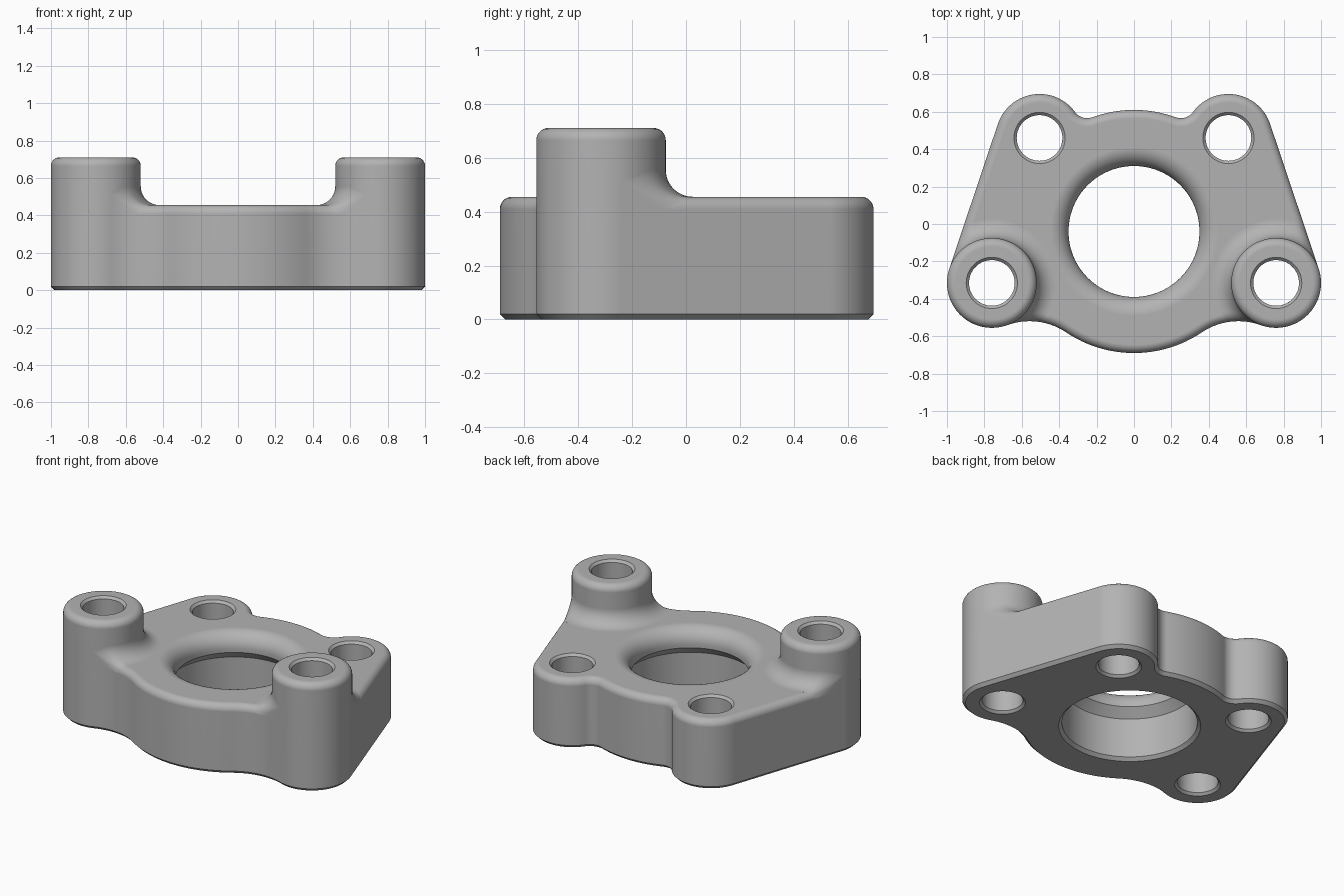
import bpy, bmesh, math
from mathutils import Vector
from mathutils.geometry import intersect_line_line_2d, intersect_point_line

cube = bpy.data.objects.get("Cube")
if cube:
    bpy.data.objects.remove(cube, do_unlink=True)

# Main dimensions: circles are (centre, radius)
HUB = (Vector((0, -0.04)), 0.65)
BOSS = (Vector((0.76, -0.315)), 0.24)
EAR = (Vector((0.505, 0.46)), 0.235)
PLATE_Z, BOSS_Z = 0.455, 0.71
ROUND, CHAMFER, FLARE = 0.045, 0.02, 0.1
HOLE_R = 0.122

metal = bpy.data.materials.new("grey metal")
metal.use_nodes = True
GREY = (0.45, 0.45, 0.45, 1)
metal.diffuse_color = GREY
metal.node_tree.nodes["Principled BSDF"].inputs["Base Color"].default_value = GREY


def polar(r, a):
    return Vector((r * math.cos(a), r * math.sin(a)))


def angle(v):
    return math.atan2(v.y, v.x)


def arc(c, r, a0, a1, n):
    return [c + polar(r, a0 + (a1 - a0) * i / n) for i in range(n + 1)]


def fillet_centre(c1, c2, r, side):
    """Centre of a circle of radius r touching both circles from outside."""
    d = c2[0] - c1[0]
    p, q = c1[1] + r, c2[1] + r
    a = (d.length_squared + p * p - q * q) / (2 * d.length)
    u = d.normalized()
    return c1[0] + u * a + Vector((-u.y, u.x)) * side * math.sqrt(p * p - a * a)


def outline(inset=0.0):
    """Plate outline, counter-clockwise from the middle of the front."""
    rf, rb = 0.35, 0.08
    front = fillet_centre(HUB, BOSS, rf, -1)
    back = fillet_centre(HUB, EAR, rb, 1)
    side = EAR[0] - BOSS[0]
    tangent = angle(side) - math.pi / 2 + math.asin((BOSS[1] - EAR[1]) / side.length)
    f_hub, f_boss = angle(front - HUB[0]), angle(front - BOSS[0])
    b_hub, b_ear = angle(back - HUB[0]), angle(back - EAR[0])
    if b_ear < 0:
        b_ear += 2 * math.pi
    half = arc(HUB[0], HUB[1] - inset, -math.pi / 2, f_hub, 12)
    half += arc(front, rf + inset, f_hub + math.pi, f_boss + math.pi, 14)[1:]
    half += arc(BOSS[0], BOSS[1] - inset, f_boss, tangent, 40)[1:]
    half += arc(EAR[0], EAR[1] - inset, tangent, b_ear, 40)
    half += arc(back, rb + inset, b_ear - math.pi, b_hub - math.pi, 14)[1:]
    half += arc(HUB[0], HUB[1] - inset, b_hub, math.pi / 2, 8)[1:]
    return half + [Vector((-p.x, p.y)) for p in reversed(half[1:-1])]


def make_object(name, bm):
    bmesh.ops.remove_doubles(bm, verts=bm.verts, dist=1e-5)
    bmesh.ops.recalc_face_normals(bm, faces=bm.faces)
    mesh = bpy.data.meshes.new(name)
    bm.to_mesh(mesh)
    bm.free()
    mesh.materials.append(metal)
    ob = bpy.data.objects.new(name, mesh)
    bpy.context.collection.objects.link(ob)
    return ob


def bridge(bm, loops, caps=False):
    """Join closed loops of equal point count with quads."""
    rings = [[bm.verts.new(p) for p in loop] for loop in loops]
    n = len(rings[0])
    for a, b in zip(rings, rings[1:]):
        for i in range(n):
            j = (i + 1) % n
            bm.faces.new((a[i], a[j], b[j], b[i]))
    if caps:
        bm.faces.new(rings[0])
        bm.faces.new(rings[-1])


def lathe(name, centre, profile, n):
    bm = bmesh.new()
    bridge(bm, [[(*(centre + polar(r, math.tau * i / n)), z) for i in range(n)]
                for r, z in profile], caps=True)
    return make_object(name, bm)


def finish(ob):
    bpy.ops.object.select_all(action='DESELECT')
    ob.select_set(True)
    bpy.context.view_layer.objects.active = ob
    bpy.ops.object.shade_smooth_by_angle(angle=math.radians(35))
    ob.modifiers.new("even_shading", 'WEIGHTED_NORMAL').keep_sharp = True


def quarter(n):
    return [math.pi / 2 * i / n for i in range(n + 1)]


# Flange plate with chamfered bottom and rounded top edge
levels = [(CHAMFER, 0), (0, CHAMFER)]
levels += [(ROUND * (1 - math.cos(t)), PLATE_Z - ROUND * (1 - math.sin(t))) for t in quarter(7)]
bm = bmesh.new()
bridge(bm, [[(*p, z) for p in outline(d)] for d, z in levels], caps=True)
plate = make_object("flange_plate", bm)

# Stepped central bore with a rolled upper rim
bore = [(0.434, -0.01), (0.404, 0.02), (0.404, 0.28), (0.35, 0.335)]
bore += [(0.45 - 0.1 * math.cos(t), 0.355 + 0.1 * math.sin(t)) for t in quarter(10)]
bore += [(0.45, 0.6)]
cutters = [lathe("bore_cutter", HUB[0], bore, 128)]

# Bolt holes, chamfered at both ends
c = 0.015
bolt = [(HOLE_R + 2 * c, -c), (HOLE_R, c), (HOLE_R, PLATE_Z - c), (HOLE_R + 2 * c, PLATE_Z + c)]
for sx in (1, -1):
    flip = Vector((sx, 1))
    cutters.append(lathe("ear_hole_cutter", EAR[0] * flip, bolt, 64))
    cutters.append(lathe("boss_hole_cutter", BOSS[0] * flip, bolt[:2] + [(HOLE_R, 0.6)], 96))

bpy.context.view_layer.objects.active = plate
for cutter in cutters:
    cutter.hide_render = True
    mod = plate.modifiers.new("cut", 'BOOLEAN')
    mod.operation, mod.solver, mod.object = 'DIFFERENCE', 'EXACT', cutter
    bpy.ops.object.modifier_apply(modifier=mod.name)
    bpy.data.objects.remove(cutter, do_unlink=True)
finish(plate)

# Raised bosses whose flared foot follows the rounded plate edge
edge = outline()
segments = list(zip(edge, edge[1:] + edge[:1]))


def edge_distance(p):
    best = 1.0
    for a, b in segments:
        _, t = intersect_point_line(p, a, b)
        best = min(best, (p - a.lerp(b, min(max(t, 0), 1))).length)
    return best


def reach(direction):
    """How far the flare runs before it meets the plate outline."""
    centre, r = BOSS
    far = centre + direction * (r + FLARE)
    hits = [intersect_line_line_2d(centre, far, a, b) for a, b in segments]
    return max(r, min([r + FLARE] + [(h - centre).length for h in hits if h]))


def boss_profile(direction):
    centre, r = BOSS
    width = reach(direction) - r
    foot = PLATE_Z - ROUND
    pts = [(r + width, foot)]
    for t in quarter(14):
        s = r + width * (1 - math.sin(t))
        rise = FLARE - math.sqrt(max(0, FLARE ** 2 - (r + FLARE - s) ** 2))
        gap = ROUND - min(ROUND, edge_distance(centre + direction * s))
        drop = ROUND - math.sqrt(max(0, ROUND ** 2 - gap ** 2))
        pts.append((s, PLATE_Z + rise - drop))
    pts += [(r - ROUND * (1 - math.cos(t)), BOSS_Z - ROUND * (1 - math.sin(t))) for t in quarter(7)]
    return pts + [(HOLE_R + c, BOSS_Z), (HOLE_R, BOSS_Z - c), (HOLE_R, foot)]


N = 144
rays = [polar(1, math.tau * i / N) for i in range(N)]
profiles = [boss_profile(d) for d in rays]
for name, sx in (("left_boss", 1), ("right_boss", -1)):
    loops = []
    for k in range(len(profiles[0])):
        ring = [BOSS[0] + d * prof[k][0] for d, prof in zip(rays, profiles)]
        loops.append([(sx * p.x, p.y, prof[k][1]) for p, prof in zip(ring, profiles)])
    bm = bmesh.new()
    bridge(bm, loops)
    finish(make_object(name, bm))
